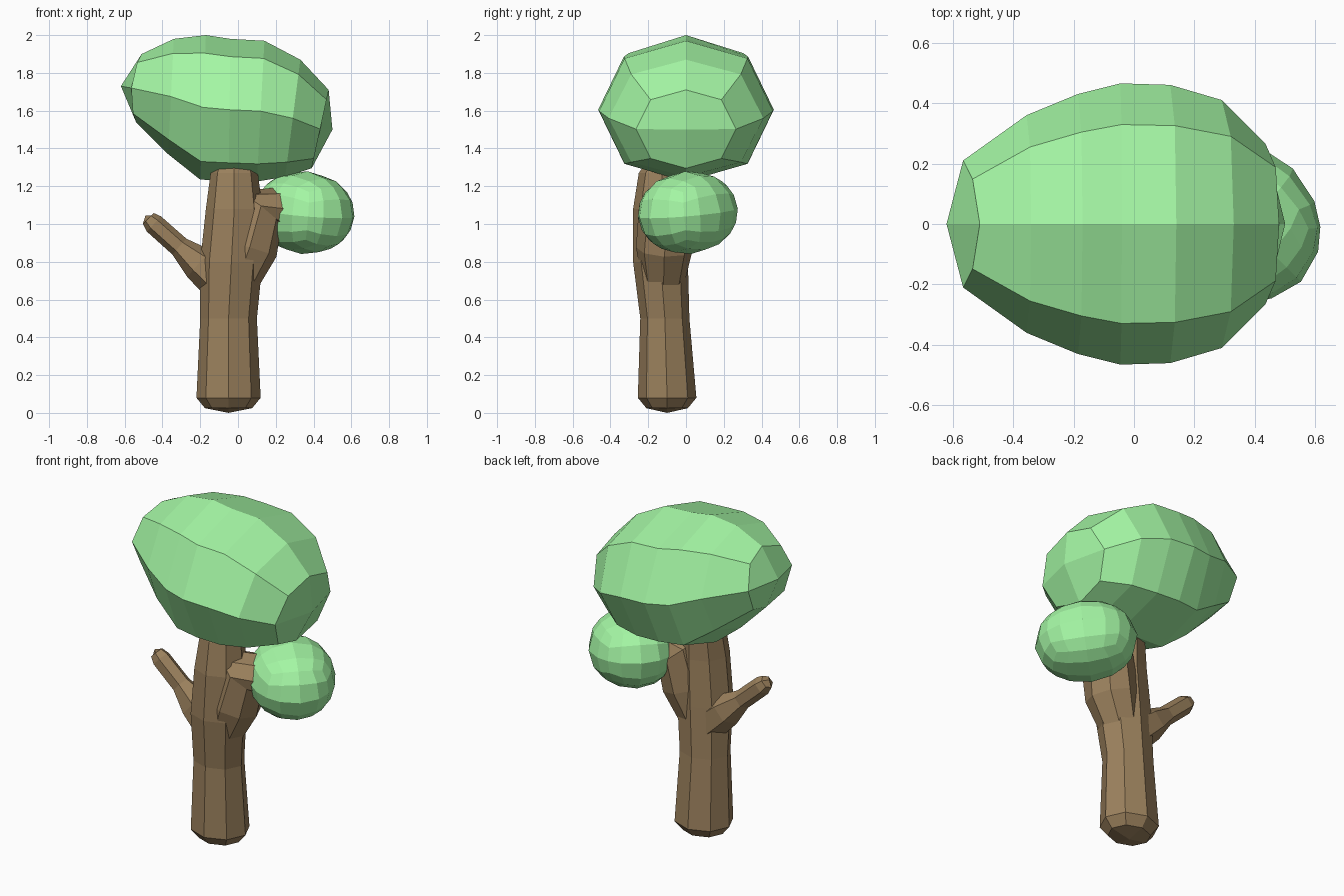
import bpy, bmesh, math
from mathutils import Vector, Matrix

if "Cube" in bpy.data.objects:
    bpy.data.objects.remove(bpy.data.objects["Cube"])


def material(name, rgb):
    m = bpy.data.materials.new(name)
    m.diffuse_color = (*rgb, 1)
    m.use_nodes = True
    m.node_tree.nodes["Principled BSDF"].inputs["Base Color"].default_value = m.diffuse_color
    return m


BARK = material("bark", (0.33, 0.22, 0.11))
LEAF = material("leaf", (0.37, 0.92, 0.37))


def finish(bm, name, mat):
    bmesh.ops.recalc_face_normals(bm, faces=bm.faces)
    me = bpy.data.meshes.new(name)
    bm.to_mesh(me)
    bm.free()
    me.materials.append(mat)
    ob = bpy.data.objects.new(name, me)
    bpy.context.collection.objects.link(ob)
    return ob


def loft(name, rings, start, end, mat):
    """Skin even-sided rings, closing each end with quads around a centre point."""
    bm = bmesh.new()
    vs = [[bm.verts.new(p) for p in r] for r in rings]
    n = len(vs[0])
    for a, b in zip(vs, vs[1:]):
        for i in range(n):
            j = (i + 1) % n
            bm.faces.new((a[i], a[j], b[j], b[i]))
    for ring, tip in ((vs[0], start), (vs[-1], end)):
        c = bm.verts.new(tip)
        for i in range(0, n, 2):
            bm.faces.new((ring[i], ring[i + 1], ring[(i + 2) % n], c))
    return finish(bm, name, mat)


def branch(name, path, sides, start, end):
    """Tube along a path of (x, y, z, radius)."""
    pts = [Vector(p[:3]) for p in path]
    rings = []
    for k, p in enumerate(pts):
        d = (pts[min(k + 1, len(pts) - 1)] - pts[max(k - 1, 0)]).normalized()
        u = d.cross(Vector((0, 1, 0))).normalized()
        v = d.cross(u)
        r = path[k][3]
        rings.append([p + r * (u * math.cos(t) + v * math.sin(t))
                      for t in (2 * math.pi * i / sides for i in range(sides))])
    return loft(name, rings, start, end, BARK)


# Trunk: octagonal rings (centre x, centre y, z, radius x, radius y)
trunk = [(-0.05, -0.10, 0.025, 0.125, 0.11), (-0.05, -0.10, 0.08, 0.17, 0.155),
         (-0.05, -0.112, 0.5, 0.15, 0.13), (-0.035, -0.135, 0.8, 0.165, 0.145),
         (-0.02, -0.14, 1.08, 0.15, 0.14), (-0.02, -0.125, 1.27, 0.125, 0.125),
         (-0.02, -0.10, 1.36, 0.09, 0.09)]
loft("trunk",
     [[(cx + rx * math.cos(i * math.pi / 4), cy + ry * math.sin(i * math.pi / 4), z)
       for i in range(8)] for cx, cy, z, rx, ry in trunk],
     (-0.05, -0.10, 0.0), (-0.02, -0.10, 1.38), BARK)

# Thin left branch with a flared root and rounded tip
branch("left_branch",
       [(-0.08, -0.11, 0.68, 0.11), (-0.205, -0.105, 0.79, 0.095),
        (-0.31, -0.10, 0.88, 0.056), (-0.445, -0.10, 1.0, 0.055),
        (-0.475, -0.10, 1.03, 0.04)],
       6, (-0.06, -0.11, 0.66), (-0.49, -0.10, 1.045))

# Thick right fork that carries the small foliage
branch("right_fork",
       [(-0.01, -0.12, 0.68, 0.11), (0.06, -0.115, 0.87, 0.15),
        (0.11, -0.10, 1.08, 0.15), (0.22, -0.08, 1.08, 0.115), (0.32, -0.03, 1.08, 0.09)],
       8, (-0.03, -0.12, 0.64), (0.35, -0.02, 1.08))

# Crown: octagonal sections (top x, top z, bottom x, bottom z, half width, side bow)
crown = [(-0.51, 1.90, -0.54, 1.54, 0.21, 0.04), (-0.34, 1.98, -0.37, 1.37, 0.36, 0),
         (-0.17, 2.00, -0.20, 1.235, 0.43, 0), (-0.04, 1.98, -0.05, 1.23, 0.465, 0),
         (0.14, 1.97, 0.10, 1.225, 0.46, 0), (0.33, 1.87, 0.25, 1.25, 0.41, 0),
         (0.48, 1.71, 0.39, 1.295, 0.265, 0)]
sections = []
for tx, tz, bx, bz, w, bow in crown:
    ring = []
    for i in range(8):
        s, c = math.sin(i * math.pi / 4), math.cos(i * math.pi / 4)
        f = 0.5 + 0.5 * c * (1.06 if i % 2 else 1)
        ring.append((bx + (tx - bx) * f - bow * s * s, w * s, bz + (tz - bz) * f))
    sections.append(ring)
loft("crown", sections, (-0.62, 0, 1.73), (0.50, 0, 1.50), LEAF)

# Small foliage: spherified cube stretched diagonally
bm = bmesh.new()
bmesh.ops.create_cube(bm, size=2)
bmesh.ops.subdivide_edges(bm, edges=bm.edges[:], cuts=3, use_grid_fill=True)
for v in bm.verts:
    v.co.normalize()
shape = (Matrix.Translation((0.352, 0.01, 1.06)) @ Matrix.Rotation(math.radians(-45), 4, 'Z')
         @ Matrix.Rotation(math.radians(6), 4, 'Y') @ Matrix.Diagonal((0.285, 0.245, 0.22, 1)))
bmesh.ops.transform(bm, matrix=shape, verts=bm.verts)
finish(bm, "small_foliage", LEAF)
